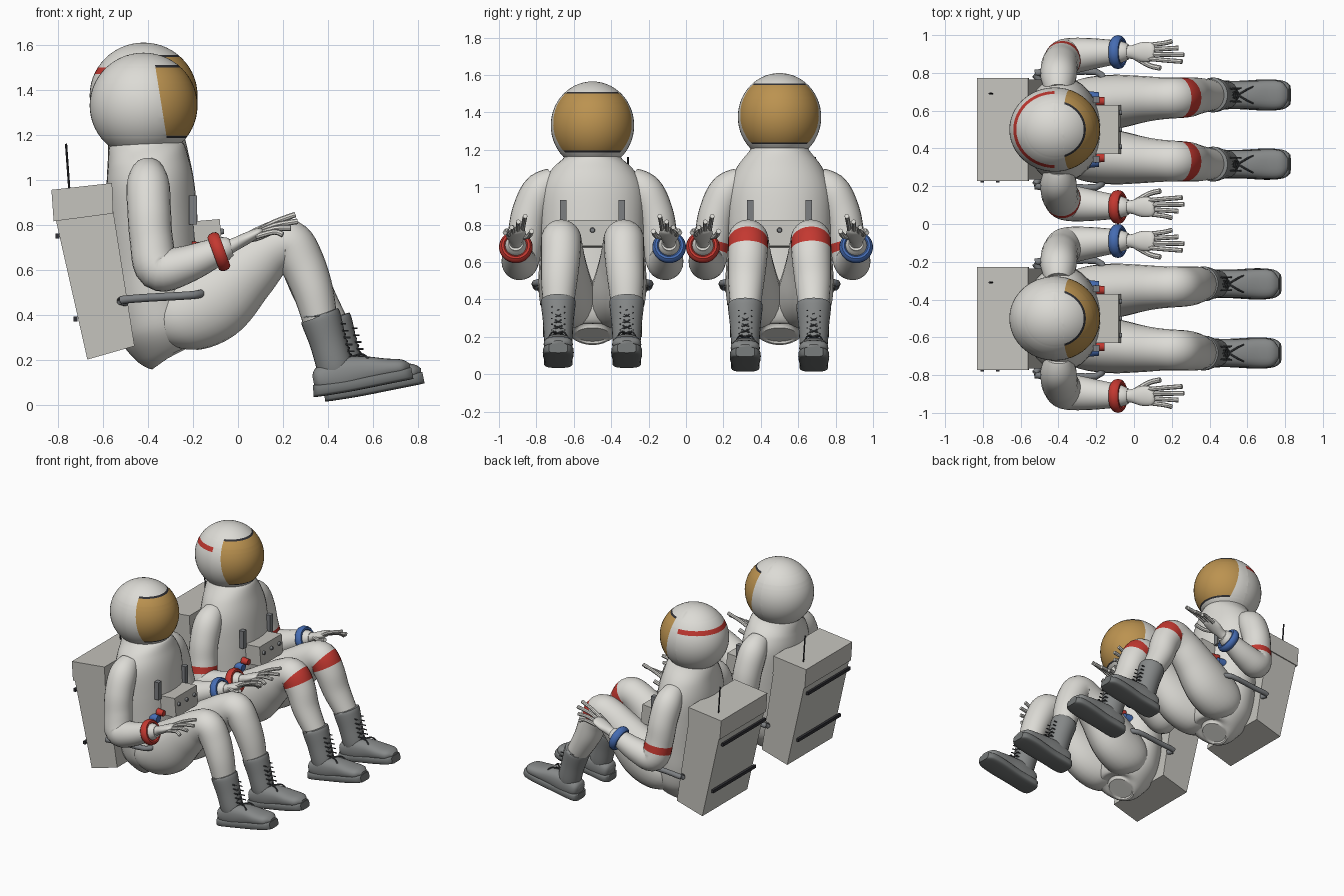
import bpy, bmesh, math
from mathutils import Vector, Matrix

if "Cube" in bpy.data.objects:
    bpy.data.objects.remove(bpy.data.objects["Cube"])


def material(name, r, g, b):
    m = bpy.data.materials.new(name)
    m.use_nodes = True
    m.diffuse_color = (r, g, b, 1)
    m.node_tree.nodes["Principled BSDF"].inputs["Base Color"].default_value = (r, g, b, 1)
    return m


SUIT = material("suit white", .72, .71, .67)
PACK = material("pack grey", .56, .55, .51)
GOLD = material("visor gold", .50, .29, .08)
RED = material("red", .55, .04, .03)
BLUE = material("blue", .06, .15, .45)
BOOT = material("boot grey", .24, .25, .25)
SOLE = material("sole grey", .17, .18, .18)
STEEL = material("steel grey", .20, .21, .22)
DARK = material("dark trim", .03, .03, .035)
LACE = material("lace grey", .06, .065, .07)

made = []


def finish(name, bm, mats, origin):
    bmesh.ops.recalc_face_normals(bm, faces=bm.faces[:])
    me = bpy.data.meshes.new(name)
    bm.to_mesh(me)
    bm.free()
    for m in mats:
        me.materials.append(m)
    ob = bpy.data.objects.new(name, me)
    ob.location = origin
    bpy.context.collection.objects.link(ob)
    made.append(ob)
    return ob


def spline(rows, t):
    """Catmull-Rom point on a list of rows."""
    i = min(int(t), len(rows) - 2)
    f = t - i
    p = [Vector(rows[max(0, min(len(rows) - 1, i + k))]) for k in (-1, 0, 1, 2)]
    return .5 * (2 * p[1] + (p[2] - p[0]) * f + (2 * p[0] - 5 * p[1] + 4 * p[2] - p[3]) * f * f
                 + (3 * p[1] - p[0] - 3 * p[2] + p[3]) * f ** 3)


def loft(name, rows, mats, origin, s=1, band=None, sub=6, sides=24, power=1.0):
    """Smooth tube through rows of x, y, z, half width, half depth."""
    rows = [(r[0], r[1] * s, r[2], r[3], r[-1]) for r in rows]
    bm, rings = bmesh.new(), []
    last = (len(rows) - 1) * sub
    for k in range(last + 1):
        t = k / sub
        v = spline(rows, t)
        a, b = spline(rows, max(0, t - .08)), spline(rows, min(len(rows) - 1, t + .08))
        tan = Vector(b[:3]) - Vector(a[:3])
        tan.normalize()
        side = Vector((0, 1, 0))
        side = (side - tan * side.dot(tan)).normalized()
        up = tan.cross(side)
        ring = []
        for j in range(sides):
            q = 2 * math.pi * j / sides
            c, d = (math.copysign(abs(w) ** power, w) for w in (math.cos(q), math.sin(q)))
            ring.append(bm.verts.new(Vector(v[:3]) + side * c * v[3] + up * d * v[4]))
        rings.append(ring)
    for k in range(last):
        for j in range(sides):
            n = (j + 1) % sides
            f = bm.faces.new((rings[k][j], rings[k][n], rings[k + 1][n], rings[k + 1][j]))
            if band and band[0] <= (k + .5) / sub <= band[1]:
                f.material_index = 1
    bm.faces.new(rings[0])
    bm.faces.new(rings[-1])
    return finish(name, bm, mats, origin)


def wire(name, pts, r, mat, origin, s=1, sides=8):
    return loft(name, [(*p, r) for p in pts], [mat], origin, s, sub=3, sides=sides)


def box(name, loc, size, mat, origin, pitch=0):
    bm = bmesh.new()
    bmesh.ops.create_cube(bm, size=1, matrix=Matrix.Translation(loc)
                          @ Matrix.Rotation(pitch, 4, 'Y') @ Matrix.Diagonal((*size, 1)))
    return finish(name, bm, [mat], origin)


def disc(name, loc, r, depth, mat, origin):
    bm = bmesh.new()
    bmesh.ops.create_cone(bm, cap_ends=True, segments=16, radius1=r, radius2=r * .8, depth=depth,
                          matrix=Matrix.Translation(loc) @ Matrix.Rotation(math.pi / 2, 4, 'Y'))
    return finish(name, bm, [mat], origin)


def helmet(name, z, striped, origin):
    bm = bmesh.new()
    bmesh.ops.create_uvsphere(bm, u_segments=48, v_segments=28, radius=1,
                              matrix=Matrix.Diagonal((.24, .223, .235, 1)))
    lean, edge, low, high, trim = Vector((1, 0, .16)), .08, -.145, .17, .01
    cuts = [((0, 0, h), (0, 0, 1)) for h in (low, low + trim, high, high + trim, .095, .125)]
    cuts += [((edge, 0, 0), lean), ((0, 0, 0), (1, 0, 0))]
    for co, no in cuts:
        bmesh.ops.bisect_plane(bm, geom=bm.verts[:] + bm.edges[:] + bm.faces[:],
                               plane_co=co, plane_no=no)
    for f in bm.faces:
        c = f.calc_center_median()
        if c.dot(lean) > edge and low < c.z < high + trim:
            f.material_index = 1 if low + trim < c.z < high else 2
        elif striped and c.x < 0 and .095 < c.z < .125:
            f.material_index = 3
    ob = finish(name, bm, [SUIT, GOLD, DARK, RED], origin)
    ob.location += Vector((-.42, 0, z))


def pack(p, o):
    # Tapered case and lid, as one side profile each
    for part, prof, hw in (
            ("pack_case", [(-.46, .26), (-.67, .2), (-.81, .82), (-.555, .86)], .265),
            ("pack_lid", [(-.555, .85), (-.82, .815), (-.83, .955), (-.56, .985)], .272)):
        bm = bmesh.new()
        f = bm.faces.new([bm.verts.new((x, -hw, z)) for x, z in prof])
        new = bmesh.ops.extrude_face_region(bm, geom=[f])["geom"]
        bmesh.ops.translate(bm, vec=(0, 2 * hw, 0),
                            verts=[v for v in new if isinstance(v, bmesh.types.BMVert)])
        finish(p + part, bm, [PACK], o)
    wire(p + "antenna", [(-.75, .19, .95), (-.765, .19, 1.16)], .005, DARK, o)
    for n, x, z in (("upper", -.803, .75), ("lower", -.722, .38)):
        box(p + n + "_pack_rail", (x, -.03, z), (.018, .5, .022), DARK, o)


def arm(p, s, o, striped):
    rows = [(-.40, .20, 1.04, .07), (-.40, .28, .98, .095), (-.395, .335, .86, .097),
            (-.385, .36, .73, .096), (-.355, .385, .605, .098), (-.24, .40, .62, .085),
            (-.08, .41, .685, .06), (-.03, .41, .70, .04)]
    loft(p + "arm", rows, [SUIT, RED], o, s, band=(3.16, 3.51) if striped else None)
    # Wrist ring
    bm = bmesh.new()
    ring = [[bm.verts.new((math.cos(a) * (.07 + .02 * math.cos(b)), math.sin(a) * (.07 + .02 * math.cos(b)),
                           .028 * math.sin(b))) for b in [math.pi * j / 5 for j in range(10)]]
            for a in [math.pi * i / 16 for i in range(32)]]
    for i in range(32):
        for j in range(10):
            n, k = (i + 1) % 32, (j + 1) % 10
            bm.faces.new((ring[i][j], ring[n][j], ring[n][k], ring[i][k]))
    ob = finish(p + "wrist_ring", bm, [BLUE if s > 0 else RED], o)
    ob.rotation_euler = (0, math.radians(70), 0)
    ob.location += Vector((-.085, .41 * s, .68))
    # Glove
    loft(p + "palm", [(-.07, .41, .69, .045, .04), (-.02, .41, .71, .035, .03), (.04, .41, .74, .052, .026),
                      (.09, .41, .765, .05, .02), (.11, .41, .772, .03, .01)], [SUIT], o, s)
    for i, n in enumerate(("index", "middle", "ring", "little")):
        a = .375 + .024 * i
        b = .36 + .036 * i
        reach = (.255, .265, .235, .20)[i]
        wire(p + n + "_finger", [(.08, a, .765 - .006 * i), (.16, (a + b) / 2, .81 - .014 * i),
                                 (reach, b, .845 - .03 * i)], .0125, SUIT, o, s)
    wire(p + "thumb", [(.01, .38, .73), (.08, .34, .74), (.14, .325, .765)], .014, SUIT, o, s)


def leg(p, s, o, striped):
    dx, dz = (.05, -.02) if striped else (0, 0)
    rows = [(-.36, .09, .33, .09, .08), (-.27, .12, .385, .145, .16), (-.12, .145, .46, .145, .185),
            (.03, .16, .59, .125, .15), (.14, .165, .685, .112, .12), (.225, .168, .715, .108, .108),
            (.285, .17, .63, .105, .1), (.335, .178, .5, .097, .09), (.37 + dx, .183, .35, .08, .075)]
    loft(p + "leg", rows, [SUIT, RED], o, s, band=(5.16, 5.68) if striped else None, sub=6)
    # Boot: shaft, foot and sole share one shifted origin
    b = Vector(o) + Vector((dx, 0, dz))
    loft(p + "boot_shaft", [(.365, .183, .392, .08, .08), (.368, .183, .385, .093, .09),
                            (.40, .183, .28, .082, .082), (.43, .183, .17, .074, .08),
                            (.44, .183, .12, .06, .07)], [BOOT], b, s)
    loft(p + "boot_foot", [(.335, .183, .105, .03, .025), (.36, .183, .11, .065, .055), (.45, .183, .13, .074, .078),
                           (.56, .183, .15, .074, .065), (.66, .183, .16, .078, .045),
                           (.73, .183, .165, .07, .035), (.765, .183, .165, .03, .015)],
         [BOOT], b, s, power=.8)
    loft(p + "boot_sole", [(.335, .183, .06, .045, .026), (.365, .183, .063, .075, .027), (.5, .183, .085, .075, .027),
                           (.65, .183, .115, .083, .027), (.74, .183, .133, .075, .027),
                           (.775, .183, .14, .05, .026)], [SOLE], b, s, power=.45)
    # Crossed laces with pull tabs
    for i in range(6):
        z = .205 + .031 * i
        x0, x1 = (.505 - .3 * (h - .18) for h in (z, z + .031))
        for d in (-1, 1):
            wire(p + "lace", [(x0 - .012, .183 - .04 * d, z), (x0 + .006, .183, z + .015),
                              (x1 - .012, .183 + .04 * d, z + .031)], .005, LACE, b, s, 6)
            wire(p + "lace_tab", [(x0 - .02, .183 + .032 * d, z), (x0 + .03, .183 + .035 * d, z)],
                 .004, LACE, b, s, 6)
    for d in (-1, 1):
        wire(p + "lace_bow", [(.5, .183, .21), (.55, .183 + .03 * d, .225), (.58, .183 + .045 * d, .205)],
             .005, LACE, b, s, 6)


def figure(p, y, striped):
    o = (0, y, 0)
    h = .045 if striped else 0
    helmet(p + "helmet", 1.33 + h, striped, o)
    loft(p + "torso", [(-.30, 0, .212, .09, .08), (-.31, 0, .235, .16, .15), (-.33, 0, .33, .235, .2),
                       (-.36, 0, .46, .26, .2), (-.37, 0, .62, .27, .2), (-.38, 0, .82, .28, .2),
                       (-.39, 0, .98, .275, .195), (-.4, 0, 1.08 + h / 2, .23, .18),
                       (-.41, 0, 1.15 + h, .16, .165), (-.41, 0, 1.2 + h, .13, .13)],
         [SUIT], o, sides=36)
    pack(p, o)
    # Chest control box with knobs
    box(p + "chest_box", (-.135, 0, .75), (.12, .26, .14), PACK, o, math.radians(-5))
    for k in (-1, 0, 1):
        disc(p + "knob", (-.07, .09 * k, .77), .014, .015, STEEL, o)
    for s, side in ((-1, "right_"), (1, "left_")):
        q = p + side
        tint = BLUE if s > 0 else RED
        arm(q, s, o, striped)
        leg(q, s, o, striped)
        box(q + "chest_strap", (-.2, .157 * s, .865), (.035, .035, .13), STEEL, o)
        disc(q + "upper_port", (-.215, .17 * s, .66), .034, .06, BLUE, o)
        disc(q + "middle_port", (-.18, .15 * s, .70), .026, .05, RED, o)
        loft(q + "waist_port", [(-.24, .17, .5, .034), (-.19, .235, .47, .034), (-.18, .25, .465, .02)],
             [tint], o, s, sides=16)
        # Side rail bent towards the waist
        wire(q + "side_rail", [(-.5, .26, .455), (-.52, .3, .465), (-.4, .3, .475), (-.2, .305, .487),
                               (-.15, .24, .5), (-.11, .16, .52)], .018, STEEL, o, s, 12)


figure("plain_", -.5, False)
figure("striped_", .5, True)

bpy.ops.object.select_all(action='DESELECT')
for ob in made:
    ob.select_set(True)
bpy.context.view_layer.objects.active = made[0]
bpy.ops.object.shade_smooth_by_angle(angle=math.radians(40))
